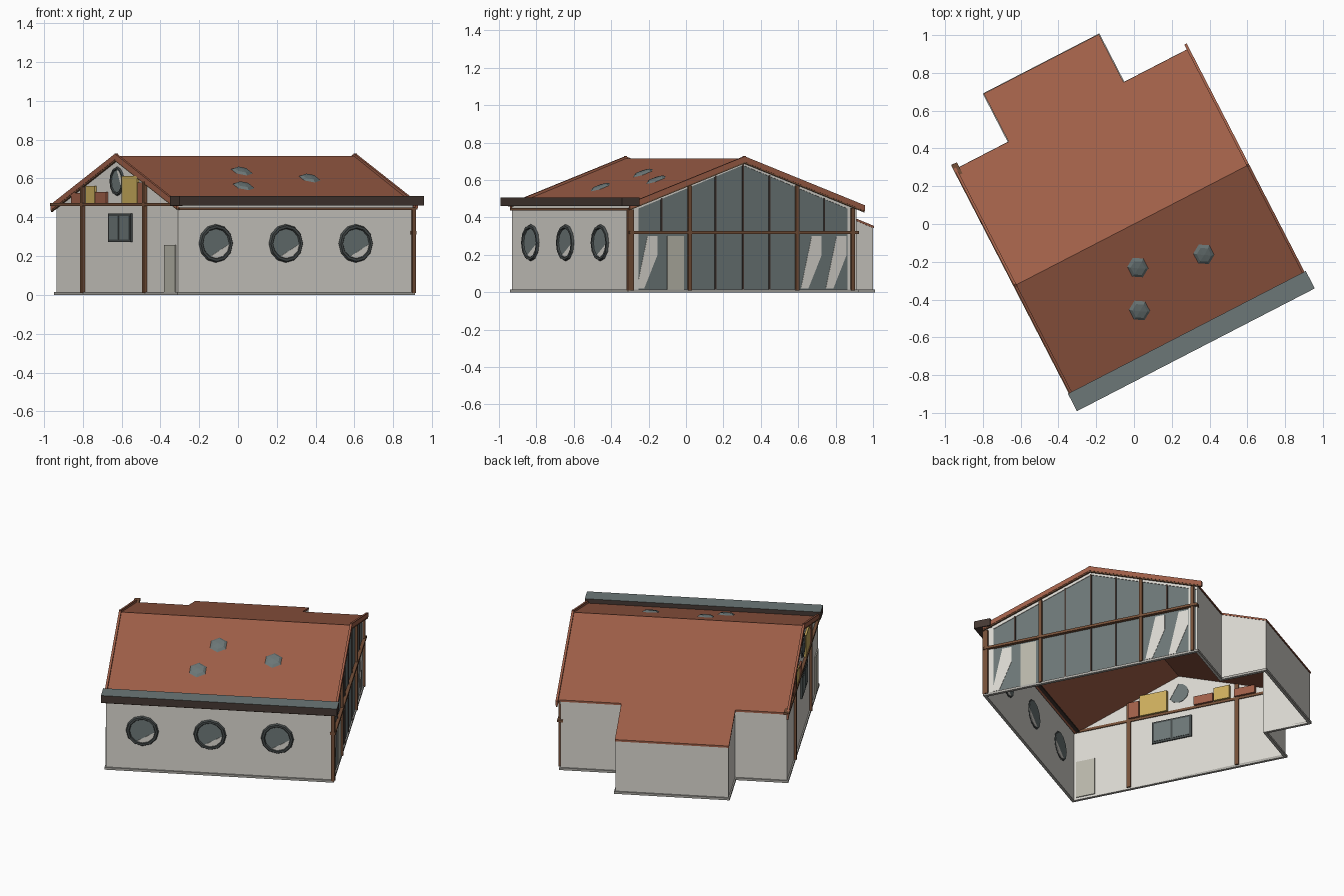
import bpy, bmesh, math
from mathutils import Matrix, Vector

cube = bpy.data.objects.get("Cube")
if cube:
    bpy.data.objects.remove(cube, do_unlink=True)

# House axes: x runs along the ridge, y across it; the whole house is turned
TURN = Matrix.Rotation(math.radians(27.3), 4, 'Z')
X0, X1, Y, RIDGE, SLOPE = -0.70, 0.66, 0.685, 0.715, 0.368
EXT = (-0.387, 0.292, 0.973)


def material(name, *rgb):
    m = bpy.data.materials.new(name)
    m.use_nodes = True
    m.diffuse_color = (*rgb, 1)
    m.node_tree.nodes["Principled BSDF"].inputs["Base Color"].default_value = (*rgb, 1)
    return m


WALL = material("plaster", .70, .68, .63)
TRIM = material("stone", .40, .39, .36)
ROOF = material("terracotta", .35, .115, .065)
GLASS = material("grey glass", .15, .185, .185)
FRAME = material("dark frame", .06, .07, .07)
WOOD = material("wood", .18, .08, .04)
DARK = material("dark brown", .06, .04, .033)
YELLOW = material("yellow", .60, .42, .11)
DOOR = material("door beige", .48, .47, .40)


def finish(name, bm, mats):
    bmesh.ops.recalc_face_normals(bm, faces=bm.faces)
    mesh = bpy.data.meshes.new(name)
    bm.to_mesh(mesh)
    bm.free()
    for m in mats:
        mesh.materials.append(m)
    ob = bpy.data.objects.new(name, mesh)
    ob.matrix_world = TURN
    bpy.context.collection.objects.link(ob)
    return ob


def prism(name, axis, pts, lo, hi, mat):
    """Extrude a flat outline along house axis x, y or z from lo to hi."""
    bm = bmesh.new()
    i = "xyz".index(axis)

    def put(p, d):
        c = list(p)
        c.insert(i, d)
        return bm.verts.new(c)
    face = bm.faces.new([put(p, lo) for p in pts])
    out = bmesh.ops.extrude_face_region(bm, geom=[face])
    step = Vector((0, 0, 0))
    step[i] = hi - lo
    bmesh.ops.translate(bm, vec=step, verts=[v for v in out["geom"] if isinstance(v, bmesh.types.BMVert)])
    return finish(name, bm, [mat])


def rect(a, b, c, d):
    return [(a, c), (b, c), (b, d), (a, d)]


def box(name, x, y, z, mat):
    return prism(name, 'z', rect(*x, *y), *z, mat)


def top(y, drop=0.0):
    return RIDGE - drop - SLOPE * abs(y)


def gable(bottom, half, drop):
    return [(-half, bottom), (half, bottom), (half, top(half, drop)),
            (0, top(0, drop)), (-half, top(half, drop))]


def strip(y0, y1, high, low):
    return [(y0, top(y0, low)), (y1, top(y1, low)), (y1, top(y1, high)), (y0, top(y0, high))]


# Walls: a hollow shell with no floor
T = 0.01
ex0, ex1, ey = EXT
box("front_wall", (X0, X1), (-Y, -Y + T), (0, .46), WALL)
for name, x in (("back_wall_right", (X0, ex0)), ("back_wall_left", (ex1, X1))):
    box(name, x, (Y - T, Y), (0, top(Y, .012)), WALL)
box("annex_back_wall", (ex0, ex1), (ey - T, ey), (0, top(ey, .012)), WALL)
for name, x in (("annex_side_right", ex0), ("annex_side_left", ex1 - T)):
    prism(name, 'x', [(Y - T, 0), (ey, 0), (ey, top(ey, .012)), (Y - T, top(Y - T, .012))], x, x + T, WALL)
prism("side_gable_wall", 'x', gable(0, Y, .012), X0, X0 + T, WALL)

# Plinth rim following the outline
B = 0.008
rims = [((X0 - B, X1 + B), (-Y - B, -Y + T)), ((X0 - B, X0 + T), (-Y, Y)), ((X1 - T, X1 + B), (-Y, Y)),
        ((X0 - B, ex0), (Y - T, Y + B)), ((ex1, X1 + B), (Y - T, Y + B)),
        ((ex0 - B, ex0 + T), (Y, ey)), ((ex1 - T, ex1 + B), (Y, ey)), ((ex0 - B, ex1 + B), (ey - T, ey + B))]
for x, y in rims:
    box("plinth", x, y, (0, .015), TRIM)

# Roof planes, the annex roof and the verge boards
prism("front_roof", 'x', strip(-.67, 0, 0, .012), X0, .672, ROOF)
prism("back_roof", 'x', strip(0, .692, 0, .012), X0, .672, ROOF)
prism("annex_roof", 'x', strip(.69, .978, 0, .012), ex0 - .003, ex1 + .003, ROOF)
for x in (X0 - .014, .672):
    for a, b in ((-.69, .006), (-.006, .722)):
        prism("verge_board", 'x', strip(a, b, -.016, .014), x, x + .014, ROOF)
        prism("verge_batten", 'x', strip(a, b, .014, .022), x + .002, x + .012, WOOD)

# Eaves trough with a grey top
trough = box("eaves_trough", (-.723, .694), (-.742, -.638), (.46, .508), DARK)
trough.data.materials.append(GLASS)
for p in trough.data.polygons:
    if p.center.z > .507:
        p.material_index = 1
box("front_rail", (X0, X1), (-Y - .012, -Y), (.438, .45), WOOD)

# Glazed gable: pane, pale edge, posts, beam and mullions
prism("gable_glass", 'x', gable(.012, .68, .02), X1 - .008, X1, GLASS)
for a, b in ((-.68, 0), (0, .68)):
    prism("glass_rake_trim", 'x', strip(a, b, .012, .036), X1 - .01, X1 + .004, WALL)
for y in (-.65, .65):
    box("glass_edge_trim", (X1 - .01, X1 + .004), (y - .02, y + .02), (.01, top(.67, .02)), WALL)
for y in (-.672, -.323, .324, .657):
    box("glass_gable_post", (X1 - .014, X1 + .016), (y - .01, y + .01), (.01, top(y, .024)), WOOD)
box("glass_gable_beam", (X1 - .014, X1 + .02), (-.69, .69), (.312, .328), WOOD)
for y in (-.49, -.165, 0, .16, .49):
    low = .32 if abs(y) > .4 else .012
    box("mullion", (X1 - .012, X1 + .006), (y - .004, y + .004), (low, top(y, .03)), DARK)

# Pale slanted panes and the glass-side door
for y in (-.638, .35, .50):
    prism("pale_pane", 'x', [(y, .02), (y + .045, .02), (y + .125, .20), (y + .125, .30), (y + .065, .30)],
          X1 - .011, X1 + .002, WALL)
box("garden_door", (X1 - .011, X1 + .006), (-.455, -.355), (.015, .302), DOOR)

# Side gable: beam, posts, door and window
box("side_beam", (X0 - .018, X0 + .016), (-.70, .72), (.458, .474), WOOD)
for y in (.377, -.32):
    box("side_post", (X0 - .016, X0 + .02), (y - .012, y + .012), (.01, top(y, .014)), WOOD)
box("corner_post", (X1 - .008, X1 + .012), (-Y - .01, -Y + .01), (.01, .45), WOOD)
box("side_door", (X0 - .007, X0 + .016), (-.66, -.54), (.015, .258), DOOR)
box("side_window_frame", (X0 - .01, X0 + .018), (-.17, .085), (.272, .418), FRAME)
for y in (-.155, -.035):
    box("side_window_pane", (X0 - .013, X0 + .021), (y, y + .105), (.285, .405), GLASS)

# Coloured blocks set in the gable above the beam
blocks = [(.366, .497, .525, ROOF), (.232, .334, .56, YELLOW), (.105, .225, .53, ROOF),
          (-.244, -.07, .612, YELLOW), (-.318, -.25, .58, ROOF)]
for a, b, z, mat in blocks:
    box("loft_block", (X0 - .012, X0 + .03), (a, b), (.474, z), mat)


# Round windows: faceted ring, pane and a pale corner
def round_window(place, r):
    bpy.ops.mesh.primitive_torus_add(major_segments=12, minor_segments=6,
                                     major_radius=r * .88, minor_radius=r * .13)
    ring = bpy.context.object
    ring.name = "round_window_ring"
    ring.data.materials.append(FRAME)
    ring.matrix_world = TURN @ place
    a = [math.tau * i / 12 for i in range(12)]
    disc = [(r * .84 * math.cos(t), r * .84 * math.sin(t)) for t in a]
    pane = prism("round_window_pane", 'z', disc, -.013, .003, GLASS)
    glint = prism("round_window_glint", 'z', disc[8:] + disc[:1], -.015, .005, WALL)
    for ob in (pane, glint):
        ob.matrix_world = TURN @ place


for x in (-.482, -.076, .329):
    round_window(Matrix.Translation((x, -Y, .265)) @ Matrix.Rotation(math.pi / 2, 4, 'X'), .098)
round_window(Matrix.Translation((X0, 0, .585)) @ Matrix.Rotation(-math.pi / 2, 4, 'Y'), .075)

# Faceted skylights on the front slope
for x, y in ((-.088, -.214), (.255, -.312), (-.184, -.42)):
    bm = bmesh.new()
    bmesh.ops.create_uvsphere(bm, u_segments=6, v_segments=4, radius=1)
    bm.transform(Matrix.Translation((x, y, top(y))) @ Matrix.Rotation(math.atan(SLOPE), 4, 'X')
                 @ Matrix.Diagonal((.055, .062, .014, 1)))
    finish("skylight", bm, [GLASS])
